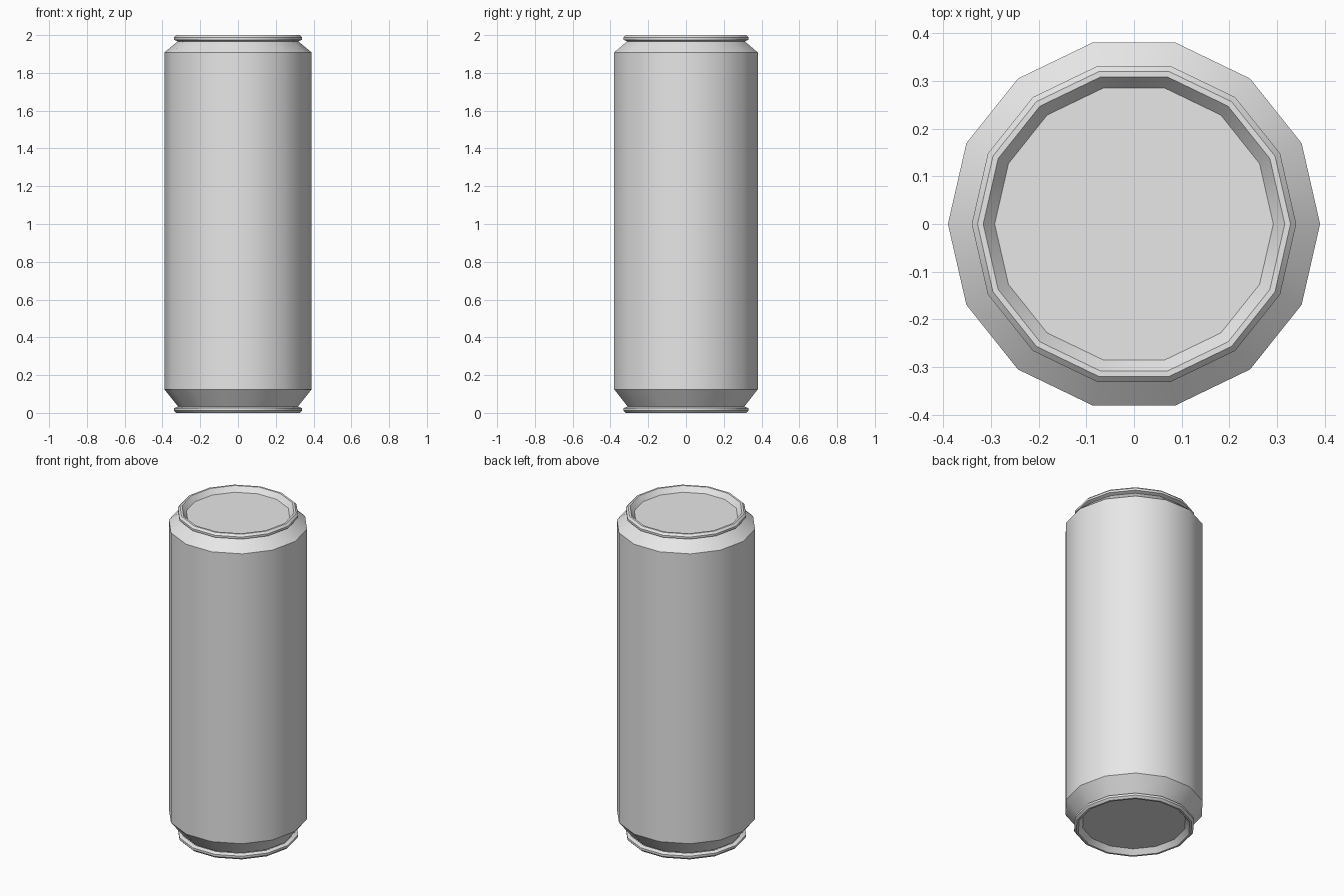
import bpy
import bmesh
import math

SIDES = 14

cube = bpy.data.objects.get("Cube")
if cube:
    bpy.data.objects.remove(cube, do_unlink=True)

metal = bpy.data.materials.new("light_grey_metal")
metal.use_nodes = True
grey = (0.8, 0.8, 0.8, 1.0)
metal.diffuse_color = grey
metal.node_tree.nodes["Principled BSDF"].inputs["Base Color"].default_value = grey


def lathe(name, profile, cap_last=False):
    """Revolve a (radius, height) profile around z, optionally capping its end."""
    bm = bmesh.new()
    rings = []
    for radius, z in profile:
        rings.append([bm.verts.new((radius * math.cos(math.tau * i / SIDES),
                                    radius * math.sin(math.tau * i / SIDES), z))
                      for i in range(SIDES)])
    for low, high in zip(rings, rings[1:]):
        for i in range(SIDES):
            j = (i + 1) % SIDES
            bm.faces.new((low[i], low[j], high[j], high[i]))
    if cap_last:
        bm.faces.new(rings[-1])
        # A profile that runs downwards needs its faces turned outwards
        if profile[0][1] > profile[-2][1]:
            bmesh.ops.reverse_faces(bm, faces=bm.faces[:])
    mesh = bpy.data.meshes.new(name)
    bm.to_mesh(mesh)
    bm.free()
    mesh.materials.append(metal)
    obj = bpy.data.objects.new(name, mesh)
    bpy.context.collection.objects.link(obj)
    bpy.ops.object.select_all(action='DESELECT')
    obj.select_set(True)
    bpy.context.view_layer.objects.active = obj
    bpy.ops.object.shade_smooth_by_angle(angle=math.radians(30))


# Side wall with tapered shoulder and base
lathe("can_body", [(0.318, 0.035), (0.39, 0.125), (0.39, 1.908), (0.318, 1.968)])

# Rolled rim and recessed panel: (radius, distance in from the end)
rim = [(0.318, 0.033), (0.34, 0.025), (0.34, 0.012),
       (0.328, 0), (0.316, 0), (0.292, 0.03)]
lathe("top_lid", [(r, 2 - d) for r, d in rim], cap_last=True)
lathe("bottom_lid", rim, cap_last=True)
